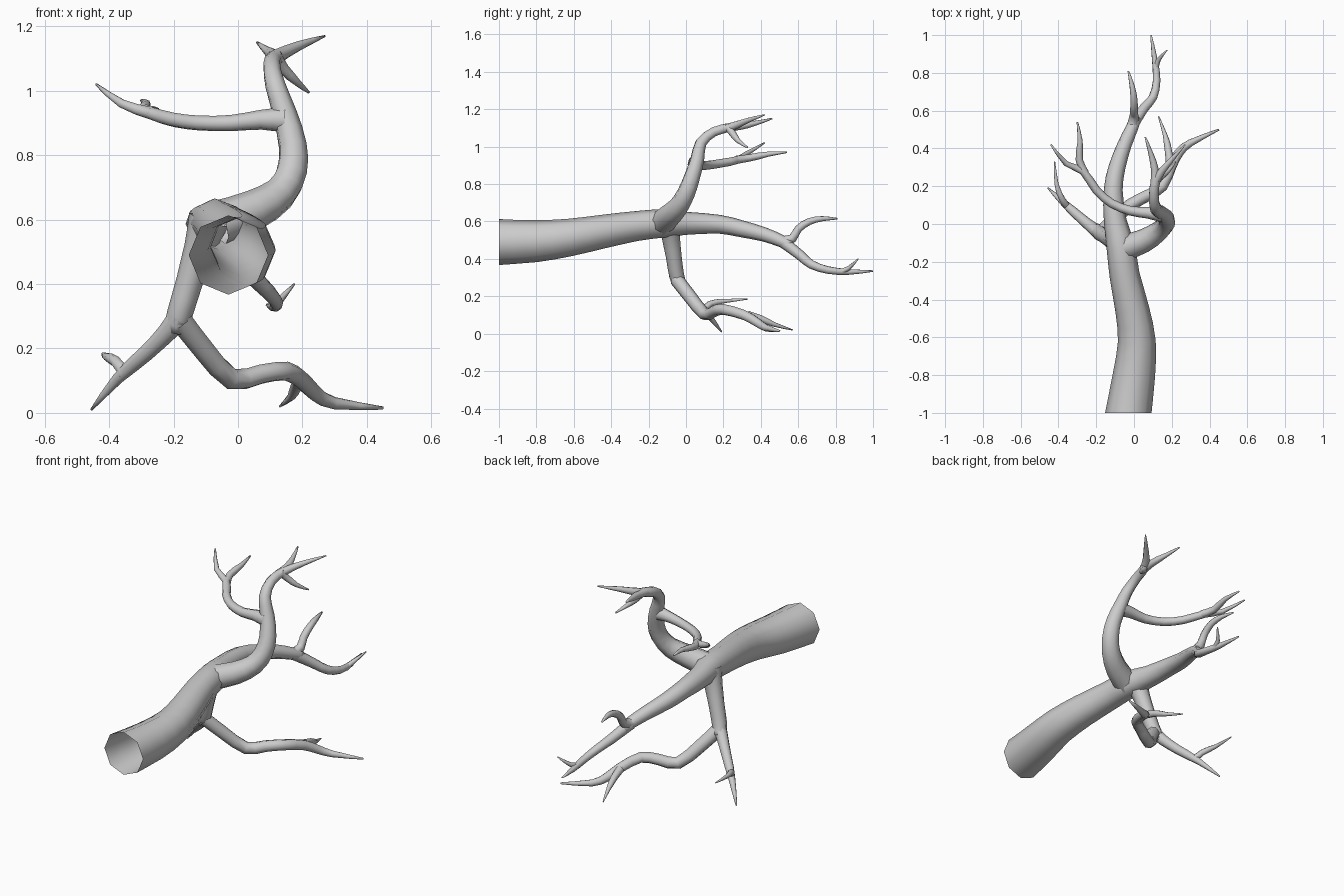
import bpy
import bmesh
import math
from mathutils import Vector

SIDES = 8
UNIT = 0.01  # coordinates below are written in hundredths

default_cube = bpy.data.objects.get("Cube")
if default_cube:
    bpy.data.objects.remove(default_cube, do_unlink=True)

bark = bpy.data.materials.new("pale_grey_bark")
bark.use_nodes = True
bark_colour = (0.6, 0.6, 0.6, 1)
bark.diffuse_color = bark_colour
bark.node_tree.nodes["Principled BSDF"].inputs["Base Color"].default_value = bark_colour


def spline_point(points, index, t):
    """Catmull-Rom point between points[index] and points[index + 1]."""
    last = len(points) - 1
    before, start = points[max(index - 1, 0)], points[index]
    end, after = points[index + 1], points[min(index + 2, last)]
    tangent_in, tangent_out = (end - before) / 2, (after - start) / 2
    hermite = t * t * (3 - 2 * t)
    return (start * (1 - hermite) + end * hermite
            + tangent_in * t * (1 - t) ** 2 - tangent_out * t * t * (1 - t))


def sample_radius(radii, fraction):
    """Blend evenly spaced radii along the limb."""
    place = fraction * (len(radii) - 1)
    index = min(int(place), len(radii) - 2)
    blend = place - index
    return radii[index] * (1 - blend) + radii[index + 1] * blend


def limb(name, radii, *path, flat_start=False, steps=2):
    """Sweep a tapering eight-sided tube along a path, open at its root."""
    points = [Vector(p) * UNIT for p in path]
    centres = [spline_point(points, i, s / steps)
               for i in range(len(points) - 1) for s in range(steps)]
    centres.append(points[-1])
    count = len(centres)

    bm = bmesh.new()
    rings = []
    side = Vector((1, 0, 0))
    for i, centre in enumerate(centres):
        along = (centres[min(i + 1, count - 1)] - centres[max(i - 1, 0)]).normalized()
        if flat_start and i == 0:
            along = Vector((0, 1, 0))
        side = side - along * side.dot(along)
        if side.length < UNIT:
            side = along.orthogonal()
        side.normalize()
        across = along.cross(side)
        radius = sample_radius(radii, i / (count - 1)) * UNIT
        ring = []
        for k in range(SIDES):
            angle = math.tau * k / SIDES
            offset = side * math.cos(angle) + across * math.sin(angle)
            ring.append(bm.verts.new(centre + offset * radius))
        rings.append(ring)

    for lower, upper in zip(rings, rings[1:]):
        for k in range(SIDES):
            n = (k + 1) % SIDES
            bm.faces.new((lower[k], lower[n], upper[n], upper[k]))
    bm.faces.new(rings[-1])
    for face in bm.faces:
        face.smooth = True

    mesh = bpy.data.meshes.new(name)
    bm.to_mesh(mesh)
    bm.free()
    mesh.materials.append(bark)
    part = bpy.data.objects.new(name, mesh)
    bpy.context.collection.objects.link(part)
    return part


# Trunk with its open cut end, running back into the long rear limb
limb("trunk", (12.3, 11.2, 10, 9, 8, 7.6, 6, 5, 4.5, 3.8, 3.3, 2.8),
     (-3, -100, 49), (0, -80, 49.5), (1.5, -62, 51.5), (-1, -45, 54.5),
     (-5, -27, 57.5), (-7, -12, 59), (-10, 2, 59), (-11, 18, 58.5),
     (-9, 30, 56), (-5, 42, 53), (-1, 51, 49.5), (1, 56, 47), flat_start=True)
limb("rear_limb_end", (3.2, 2.6, 2.2, 1.8, .4),
     (-1, 52, 49), (5, 61, 42), (10, 67, 37), (12, 76, 34), (11, 87, 33), (9, 100, 33.5))
limb("rear_limb_twig", (1.6, 1.2, .3),
     (11.5, 82, 33), (13, 87, 35), (17.5, 92, 40))
limb("rear_limb_fork", (3.2, 2.2, 2, 1.6, .4),
     (-1, 51, 49), (0, 57, 51), (0, 60, 56), (0, 66, 60), (-1, 73, 61.5), (-3, 81, 61.5))

# Upper limb climbing on the left
limb("upper_limb", (7, 6.2, 5.2, 4.8, 4.2, 3.4, 2.8, 2.6, 1.6, .3),
     (-6, -13, 59), (5, -9, 63), (13, -4, 68), (16.7, 0, 75), (17, 3, 83),
     (14.5, 6, 93), (11.5, 8, 102), (10.5, 15, 108), (12, 24, 110.5),
     (19, 33, 114), (27, 42, 117))
limb("upper_limb_inner_twig", (2.4, 1.8, .4),
     (11, 21, 110), (11, 29, 111), (9, 37, 112.5), (6, 46, 115))
limb("upper_limb_outer_twig", (2.2, 1.7, .4),
     (11.5, 22, 111), (14, 25, 107), (18, 28, 103), (22, 33, 99.5))

# Side arm reaching to the right from the upper limb
limb("side_arm", (4.2, 2.9, 2.4, 2.3, 2.2, 1.6, .4),
     (15, 5, 91), (7, 6, 91), (-2, 7, 90), (-12, 11, 90), (-20, 18, 91),
     (-27, 28, 93), (-36, 32, 96), (-44, 42, 102))
limb("side_arm_twig", (2.2, 1.8, .4),
     (-26, 27, 93), (-29, 34, 94), (-28.5, 44, 96), (-30, 54, 97))

# Lower limb and its two spreading branches
limb("lower_limb", (6.5, 4.8, 4.2, 4, 3.6),
     (-9, -9, 60), (-12, -8, 51), (-15, -6.5, 41), (-18, -5, 31), (-19.5, -3, 26))
limb("lower_right_branch", (3.8, 3, 2.4, .4),
     (-18, -5, 30), (-22, -2, 25), (-28, 3, 19), (-37, 11, 11), (-45.5, 19, 1))
limb("lower_right_twig", (2, 1.6, .3),
     (-35, 9, 12), (-38, 13, 16), (-41, 21, 17.5), (-42, 33, 18.5))
limb("lower_left_branch", (3.8, 3.6, 3.3, 3, 2.9, 2.6, 2.1, .5),
     (-18, -5, 29), (-11, 2, 20), (-2, 10, 10.5), (7, 15, 12), (15, 20, 13),
     (20, 31, 10), (24, 38, 6), (30, 43, 3), (45, 50, 1.5))
limb("lower_left_twig", (2.2, 1.7, .3),
     (19, 33, 10), (18, 40, 8), (16.5, 47, 5), (13, 57, 2))
